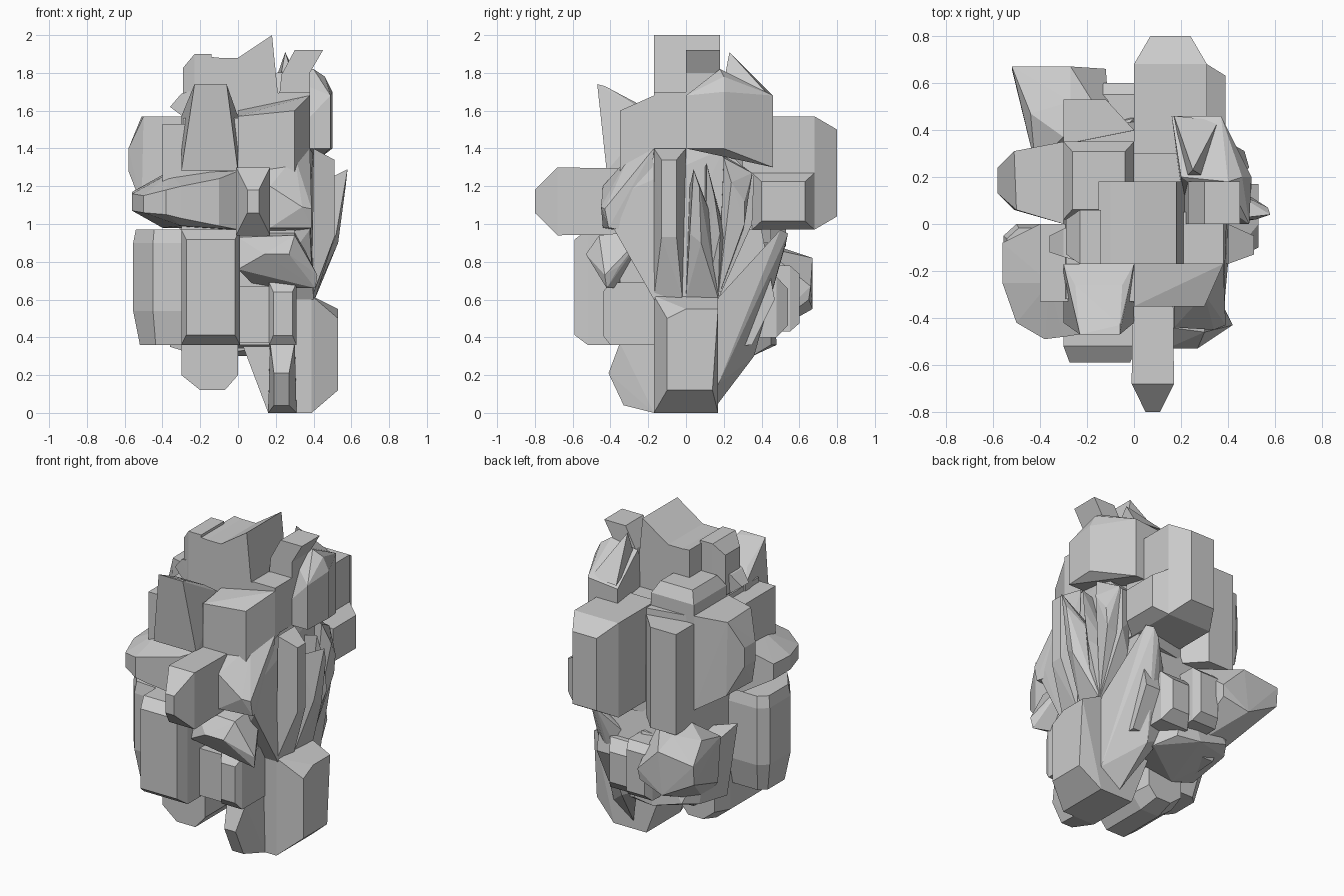
import bpy, bmesh


def finish(name, bm):
    bmesh.ops.recalc_face_normals(bm, faces=bm.faces)
    mesh = bpy.data.meshes.new(name)
    bm.to_mesh(mesh)
    bm.free()
    obj = bpy.data.objects.new(name, mesh)
    bpy.context.collection.objects.link(obj)
    return obj


def loft(name, axis, profile, *stations):
    """Sweep a profile along an axis; each station is (position, scale)."""
    us, vs = [p[0] for p in profile], [p[1] for p in profile]
    cu, cv = (min(us) + max(us)) / 2, (min(vs) + max(vs)) / 2
    bm = bmesh.new()
    rings = []
    for t, s in stations:
        ring = []
        for u, v in profile:
            a, b = cu + (u - cu) * s, cv + (v - cv) * s
            co = {'x': (t, a, b), 'y': (a, t, b), 'z': (a, b, t)}[axis]
            ring.append(bm.verts.new(co))
        rings.append(ring)
    n = len(profile)
    for r0, r1 in zip(rings, rings[1:]):
        for i in range(n):
            j = (i + 1) % n
            bm.faces.new((r0[i], r0[j], r1[j], r1[i]))
    bm.faces.new(rings[0])
    bm.faces.new(rings[-1])
    return finish(name, bm)


def hull(name, *pts):
    """Faceted convex chunk."""
    bm = bmesh.new()
    vs = [bm.verts.new(p) for p in pts]
    res = bmesh.ops.convex_hull(bm, input=vs)
    junk = {g for g in res["geom_interior"] + res["geom_unused"] if isinstance(g, bmesh.types.BMVert)}
    bmesh.ops.delete(bm, geom=list(junk), context='VERTS')
    return finish(name, bm)


def rect(a, b, c, d):
    return [(a, c), (b, c), (b, d), (a, d)]


# Central mass
loft("core_upper", 'z', [(-.3, -.33), (.2, -.35), (.36, -.17), (.36, .2), (.2, .45), (-.3, .35)],
     (.9, 1), (1.56, .97))
loft("core_lower", 'x', [(-.35, .36), (-.35, .97), (.4, .97), (.47, .6), (.35, .36), (.1, .34)],
     (-.3, 1), (.3, 1))

# Crown on top: full-length ridge at the front, shorter behind, chamfered left end
loft("crown", 'y', [(-.15, 1.4), (-.15, 1.885), (-.1, 1.88), (0, 1.88), (.18, 2), (.23, 1.5)],
     (-.17, 1), (.18, 1))
loft("crown_left_end", 'x', rect(-.17, .06, 1.5, 1.9), (-.14, 1), (-.23, 1), (-.29, .64))
hull("crown_left_chip", (-.2, -.17, 1.5), (-.2, 0, 1.5), (-.2, -.17, 1.72), (-.2, 0, 1.72),
     (-.36, -.12, 1.62), (-.36, -.05, 1.62), (-.3, -.14, 1.69), (-.3, -.02, 1.69))
loft("crown_right_step", 'y', [(.2, 1.5), (.23, 1.79), (.3, 1.92), (.45, 1.92), (.38, 1.8), (.38, 1.5)],
     (0, 1), (.18, 1))
loft("crown_right_low_step", 'y', [(.1, 1.4), (.1, 1.65), (.23, 1.7), (.38, 1.7), (.38, 1.4)],
     (-.17, 1), (.05, 1))
hull("upper_right_front_block", (0, -.35, 1.27), (.3, -.35, 1.27), (0, -.35, 1.57), (.3, -.35, 1.6),
     (.38, -.17, 1.68), (.38, -.17, 1.38), (0, -.17, 1.6), (.36, 0, 1.4), (.38, 0, 1.68), (0, 0, 1.3))
hull("upper_right_back_block", (.22, 0, 1.4), (.49, 0, 1.4), (.49, 0, 1.68), (.4, .18, 1.82), (.46, .2, 1.78),
     (.2, .2, 1.8), (.16, .46, 1.66), (.37, .46, 1.68), (.5, .2, 1.7), (.5, .2, 1.4), (.37, .46, 1.3),
     (.16, .46, 1.3))
hull("upper_right_fin", (.22, .2, 1.75), (.25, .23, 1.91), (.17, .46, 1.68), (.36, .44, 1.68), (.3, .2, 1.75))

# Upper left chunks
hull("upper_left_front_slab", (-.3, -.42, 1.28), (0, -.42, 1.28), (-.23, -.47, 1.74), (-.06, -.47, 1.74),
     (-.06, -.43, 1.73), (-.25, -.26, 1.64), (-.05, -.26, 1.64), (-.3, -.17, 1.57), (0, -.17, 1.57),
     (-.3, -.17, 1.28), (0, -.17, 1.28))
loft("upper_left_shoulder", 'z', rect(-.4, -.15, -.33, 0), (1.2, 1), (1.53, 1))
hull("left_lump", (-.3, 0, 1.57), (-.5, .06, 1.57), (-.51, .31, 1.57), (-.3, .35, 1.57), (-.58, .13, 1.4),
     (-.58, .24, 1.4), (-.58, .13, 1.28), (-.58, .24, 1.28), (-.51, .06, 1.1), (-.5, .31, 1.1),
     (-.3, 0, .97), (-.3, .35, .97))
loft("left_top_cap", 'z', [(-.3, .02), (-.1, .02), (0, .18), (0, .35), (-.3, .35)],
     (1.5, 1), (1.64, 1), (1.71, .75))

# Back slabs
hull("back_right_block", *[p for x in (0, .31) for y in (.3, .68) for p in ((x, y, .97), (x, y, 1.57))],
     *[(x, .8, z) for x in (.07, .24) for z in (1.04, 1.5)])
loft("back_right_boss", 'x', rect(.35, .68, .97, 1.27), (.15, 1), (.31, 1), (.39, .7))
loft("back_left_slab", 'z', [(-.3, .3), (0, .3), (0, .4), (-.12, .53), (-.3, .53)],
     (.88, 1), (1.52, 1))

# Front protrusions
loft("front_beam", 'y', rect(-.01, .17, .94, 1.3), (-.8, .34), (-.68, 1), (-.2, .95))
hull("left_arm", (-.56, -.08, 1.17), (-.56, -.08, 1.07), (-.56, -.25, 1.16), (-.56, -.25, 1.07),
     (-.5, -.42, 1.15), (-.5, -.42, 1.06), (-.38, -.49, 1.18), (-.38, -.49, 1.05), (-.3, -.48, 1.2),
     (-.3, -.48, 1.03), (-.36, -.25, 1.27), (-.3, -.4, .99), (0, -.38, 1.28), (0, -.38, .97),
     (-.4, 0, 1.26), (-.4, 0, .98), (0, 0, 1.28), (0, 0, .97), (-.1, -.45, 1.24), (-.1, -.45, .99))
hull("right_front_cone", (.17, -.35, 1.29), (.17, -.44, 1.2), (.17, -.44, .98), (.34, -.45, 1.09),
     (.39, -.43, 1.08), (.39, -.41, .98), (.3, -.3, 1.36), (.38, -.17, 1.4), (.36, -.2, .95), (.17, -.2, .94))
loft("lower_front_box", 'y', rect(-.3, .01, .36, .97), (-.59, .83), (-.52, 1), (-.2, 1))
loft("lower_left_block", 'z', [(-.2, 0), (-.5, 0), (-.555, -.05), (-.555, -.26), (-.45, -.4), (-.2, -.42)],
     (.36, .8), (.54, 1), (.9, 1), (.97, .92))
hull("right_front_lump", (0, -.42, .93), (0, -.48, .76), (.14, -.53, .84), (.27, -.53, .84), (.3, -.46, .94),
     (.42, -.43, .73), (.41, -.42, .66), (.38, -.35, .78), (.3, -.2, .97), (.05, -.2, .97), (.1, -.3, .66))
loft("right_front_panel", 'y', rect(0, .17, .37, .67), (-.4, 1), (-.2, 1))

# Lower pieces and feet
loft("lower_front_stub", 'y', [(-.3, .45), (-.3, .2), (-.2, .12), (-.07, .12), (0, .2), (0, .45)],
     (-.33, 1), (-.02, 1), (.1, .8))
hull("right_foot", (.16, -.17, 0), (.39, -.17, 0), (.39, .17, 0), (.16, .17, 0), (.53, -.1, .12), (.53, .14, .12),
     (.53, -.1, .5), (.53, .0, .55), (.53, .17, .55), (.39, -.17, .62), (.39, .17, .62), (.02, -.17, .37),
     (.02, .17, .37), (.1, -.17, .62), (.1, .17, .62))
hull("front_toe", (.16, -.17, 0), (.31, -.17, 0), (.19, -.33, .04), (.27, -.33, .04), (.19, -.41, .21),
     (.27, -.41, .21), (.17, -.35, .37), (.3, -.35, .37), (.17, -.1, .45), (.3, -.1, .45))
loft("front_shin", 'y', rect(.165, .31, .36, .69), (-.44, .7), (-.4, 1), (-.1, 1))

# Fanned plates on the right side
hull("fan_core", (.4, -.17, .6), (.4, .17, .6), (.1, -.17, .6), (.1, .17, .6), (.38, -.38, .97), (.38, -.39, 1.14),
     (.36, -.17, 1.4), (.4, .2, 1.4), (.39, .36, 1.25), (.38, .35, 1.0), (.1, .3, 1.3), (.1, -.3, 1.3))
hull("fan_plate_front", (.39, -.17, .61), (.41, -.02, .61), (.51, -.13, .93), (.51, -.05, .93),
     (.51, -.13, 1.34), (.51, -.05, 1.34), (.4, -.17, 1.4), (.4, 0, 1.4))
hull("fan_blade_middle", (.4, .0, .61), (.41, .17, .61), (.52, .02, .95), (.53, .08, .9), (.58, .04, 1.29),
     (.57, .07, 1.2), (.4, .02, 1.2), (.4, .15, 1.0))
hull("fan_blade_back", (.4, .1, .61), (.4, .17, .61), (.48, .11, 1.32), (.5, .15, 1.15), (.5, .18, .95),
     (.38, .1, 1.3), (.36, .22, .9))
hull("fan_plate_back", (.4, .17, .61), (.45, .2, 1.35), (.49, .24, 1.22), (.47, .31, 1.12), (.46, .31, 1.0),
     (.4, .35, 1.27), (.3, .3, .95), (.3, .2, 1.38))
hull("back_right_ridge", (.39, .17, .15), (.39, .17, .61), (.33, .5, .97), (.3, .54, .95), (.26, .53, .9),
     (.25, .42, .58), (.2, .36, .3), (.25, .17, .05), (.1, .35, .35), (.1, .4, .7))

# Rugged lower back
hull("back_wing", (-.52, .67, .79), (-.27, .67, .82), (-.52, .66, .67), (-.3, .67, .55), (-.44, .47, .86),
     (-.3, .37, .9), (-.27, .52, .87), (-.42, .25, .8), (-.4, .25, .5), (-.3, .25, .37), (-.1, .35, .37),
     (-.1, .4, .88), (-.12, .66, .67), (-.13, .65, .6))
loft("back_low_block", 'y', rect(-.15, .02, .43, .78), (.3, 1), (.55, 1), (.6, .75))
loft("back_low_boss", 'y', rect(0, .2, .4, .72), (.3, 1), (.48, 1), (.54, .6))
hull("back_low_ledge", (-.36, .1, .35), (-.36, .38, .4), (-.4, .35, .75), (-.4, .05, .8), (-.1, .48, .36),
     (.05, .45, .36), (-.3, .47, .42), (-.2, .1, .3), (.15, .35, .3), (.1, .1, .34), (0, .45, .8))
